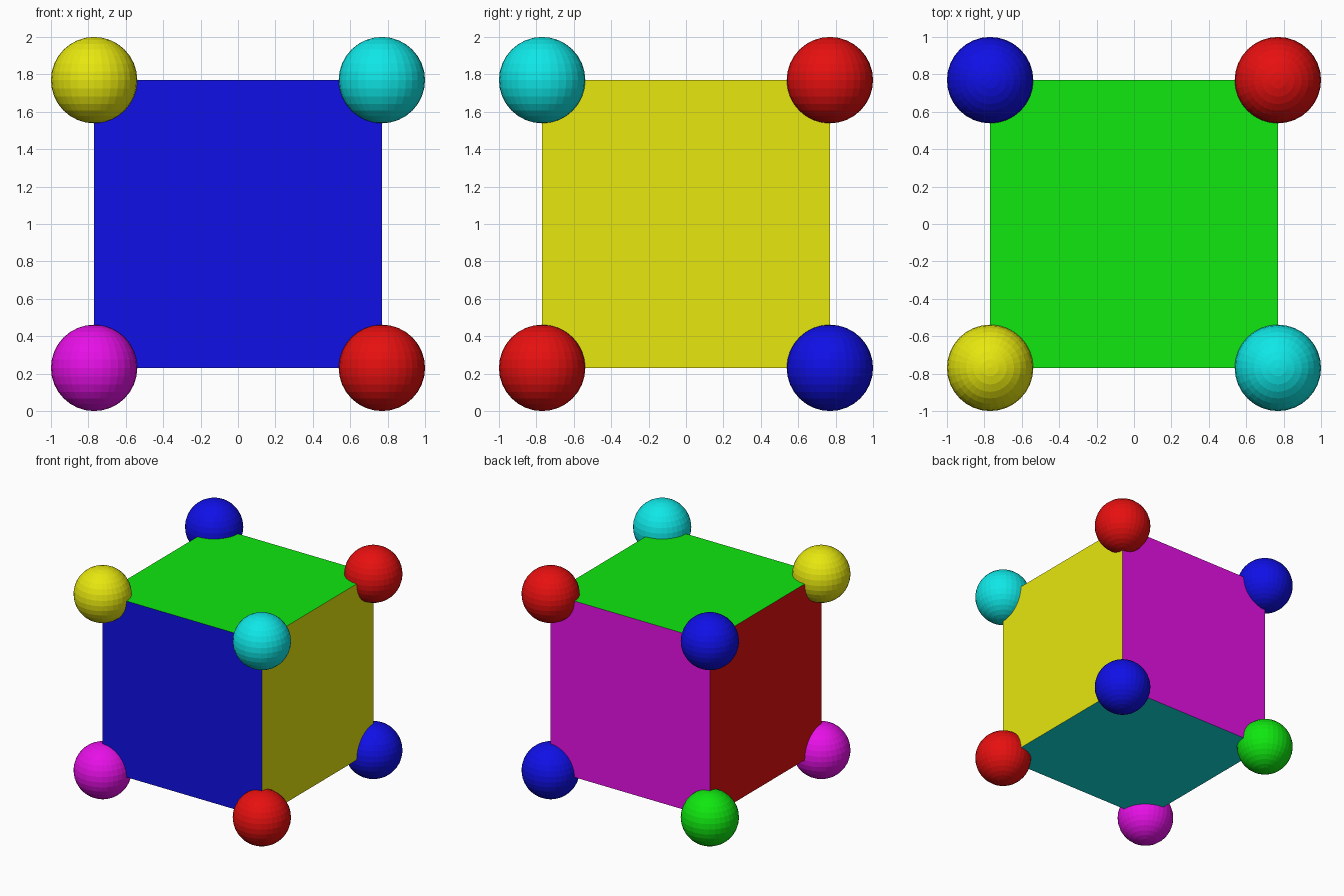
import bpy

if "Cube" in bpy.data.objects:
    bpy.data.objects.remove(bpy.data.objects["Cube"])

HALF = 1 / 1.3       # half the cube's edge
RADIUS = 0.3 / 1.3   # corner ball radius
HI, LO = 0.8, 0.005

COLOURS = {
    "red": (HI, LO, LO), "green": (LO, HI, LO), "blue": (LO, LO, HI),
    "yellow": (HI, HI, LO), "cyan": (LO, HI, HI), "magenta": (HI, LO, HI),
}
mats = {}
for name, rgb in COLOURS.items():
    mats[name] = bpy.data.materials.new(name)
    mats[name].diffuse_color = (*rgb, 1)

# Cube with one colour per side, chosen by face direction
SIDES = {(1, 0, 0): "yellow", (-1, 0, 0): "red", (0, 1, 0): "magenta",
         (0, -1, 0): "blue", (0, 0, 1): "green", (0, 0, -1): "cyan"}
bpy.ops.mesh.primitive_cube_add(size=2 * HALF, location=(0, 0, 1))
cube = bpy.context.object
cube.name = "cube"
names = list(COLOURS)
for name in names:
    cube.data.materials.append(mats[name])
for face in cube.data.polygons:
    direction = tuple(round(c) for c in face.normal)
    face.material_index = names.index(SIDES[direction])

# Flat-shaded ball on every corner
CORNERS = {(-1, -1, 1): "yellow", (1, -1, 1): "cyan",
           (1, 1, 1): "red", (-1, 1, 1): "blue",
           (-1, -1, -1): "magenta", (1, -1, -1): "red",
           (1, 1, -1): "blue", (-1, 1, -1): "green"}
for (x, y, z), colour in CORNERS.items():
    bpy.ops.mesh.primitive_uv_sphere_add(
        segments=32, ring_count=16, radius=RADIUS,
        location=(x * HALF, y * HALF, 1 + z * HALF))
    ball = bpy.context.object
    ball.name = "_".join(("top" if z > 0 else "bottom",
                          "back" if y > 0 else "front",
                          "right" if x > 0 else "left", "ball"))
    ball.data.materials.append(mats[colour])

for m in bpy.data.materials:
    if m.users and not m.is_grease_pencil:
        m.use_nodes = True
        m.node_tree.nodes["Principled BSDF"].inputs["Base Color"].default_value = m.diffuse_color
